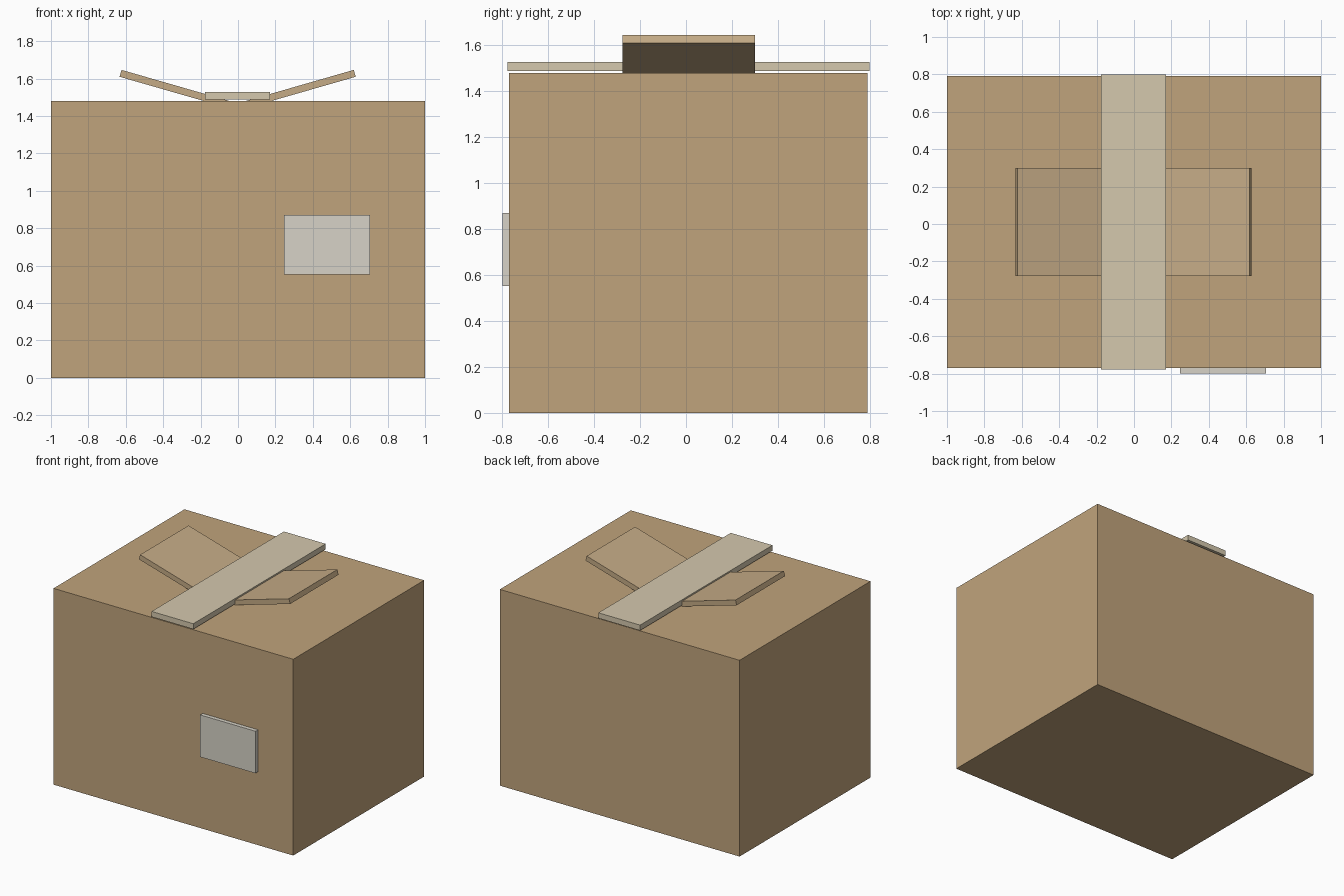
import bpy
from math import cos, sin
from mathutils import Vector

if "Cube" in bpy.data.objects:
    bpy.data.objects.remove(bpy.data.objects["Cube"])


def material(name, r, g, b):
    m = bpy.data.materials.new(name)
    m.diffuse_color = (r, g, b, 1)
    m.use_nodes = True
    m.node_tree.nodes["Principled BSDF"].inputs["Base Color"].default_value = m.diffuse_color
    return m


def block(name, lo, hi, mat, tilt=0.0):
    """Box between two corners, tilted about its centre around y."""
    lo, hi = Vector(lo), Vector(hi)
    bpy.ops.mesh.primitive_cube_add(size=1, location=(lo + hi) / 2, rotation=(0, tilt, 0))
    ob = bpy.context.object
    ob.name = name
    ob.scale = hi - lo
    ob.data.materials.append(mat)
    return ob


cardboard = material("cardboard", 0.53, 0.37, 0.20)
flap_card = material("flap_cardboard", 0.56, 0.41, 0.24)
tape_mat = material("tape", 0.66, 0.58, 0.42)
label_mat = material("label_paper", 0.68, 0.65, 0.57)

# Carton body
block("carton", (-1, -0.77, 0), (1, 0.79, 1.48), cardboard)

# Raised lid flaps, hinged under the tape
TILT, LENGTH, THICK = 0.28, 0.60, 0.038
for side, name in ((-1, "left_flap"), (1, "right_flap")):
    cx = -0.002 + side * (0.626 - LENGTH / 2 * cos(TILT))
    cz = 1.628 - LENGTH / 2 * sin(TILT)
    block(name, (cx - LENGTH / 2, -0.277, cz - THICK / 2),
          (cx + LENGTH / 2, 0.30, cz + THICK / 2), flap_card, -side * TILT)

# Tape strip across the top
block("tape_strip", (-0.177, -0.777, 1.488), (0.171, 0.80, 1.529), tape_mat)

# Shipping label on the front
block("label", (0.245, -0.80, 0.553), (0.706, -0.765, 0.87), label_mat)
